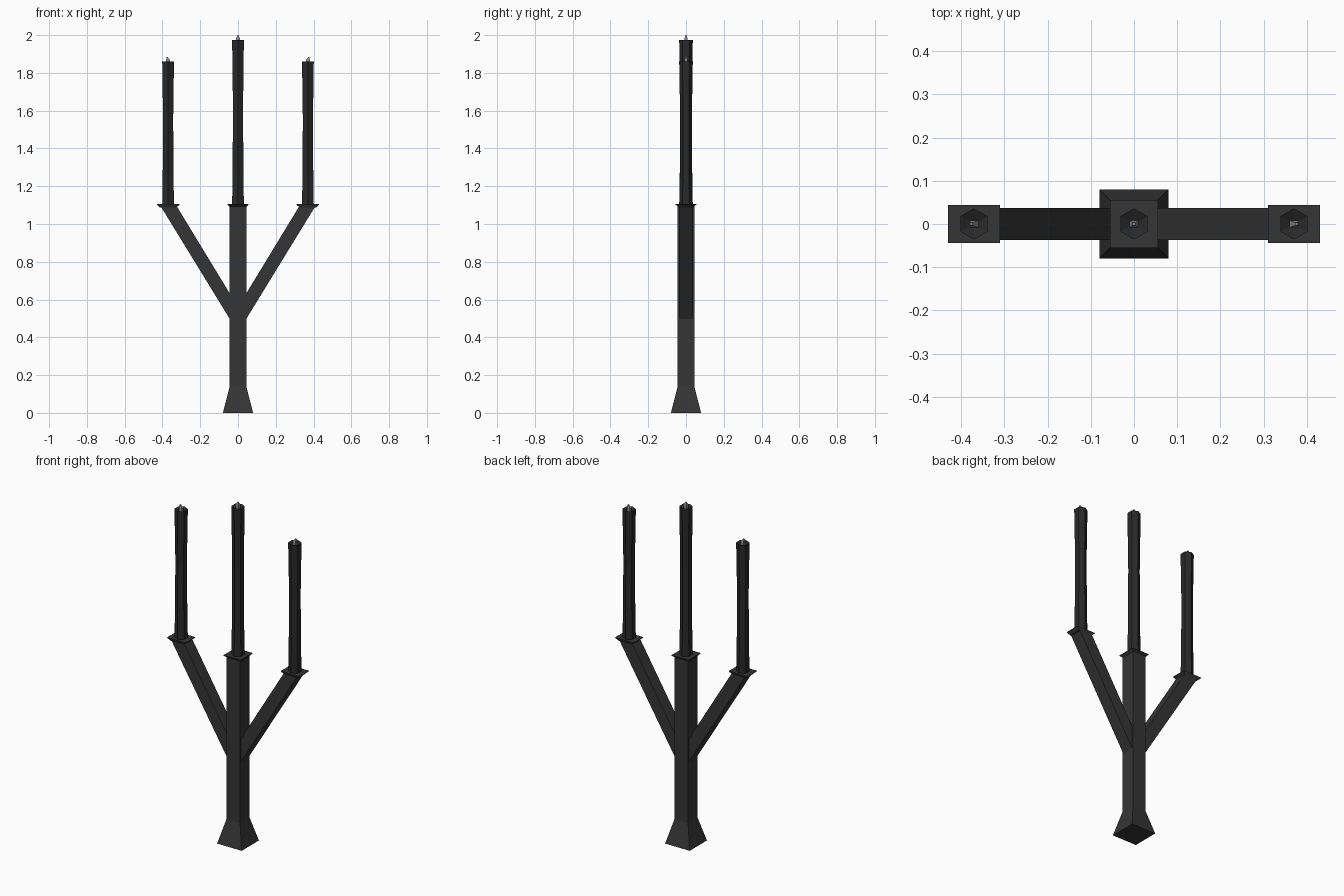
import bpy, bmesh
from math import sin, cos, pi

cube = bpy.data.objects.get("Cube")
if cube:
    bpy.data.objects.remove(cube, do_unlink=True)


def material(name, value):
    m = bpy.data.materials.new(name)
    m.use_nodes = True
    color = (value, value, value, 1)
    m.diffuse_color = color
    m.node_tree.nodes["Principled BSDF"].inputs["Base Color"].default_value = color
    return m


iron = material("dark iron", 0.036)
wax = material("black wax", 0.022)
wick_grey = material("grey wick", 0.25)


def loft(name, rings, mat):
    """Skin a closed solid through rings of equal point count."""
    bm = bmesh.new()
    loops = [[bm.verts.new(p) for p in ring] for ring in rings]
    n = len(loops[0])
    for a, b in zip(loops, loops[1:]):
        for i in range(n):
            j = (i + 1) % n
            bm.faces.new((a[i], a[j], b[j], b[i]))
    bm.faces.new(loops[0][::-1])
    bm.faces.new(loops[-1])
    bmesh.ops.recalc_face_normals(bm, faces=bm.faces)
    mesh = bpy.data.meshes.new(name)
    bm.to_mesh(mesh)
    bm.free()
    mesh.materials.append(mat)
    obj = bpy.data.objects.new(name, mesh)
    bpy.context.collection.objects.link(obj)
    return obj


def rect(x, z, hx, hy):
    return [(x - hx, -hy, z), (x + hx, -hy, z), (x + hx, hy, z), (x - hx, hy, z)]


def hexagon(x, z, r):
    return [(x + r * sin(i * pi / 3), r * cos(i * pi / 3), z) for i in range(6)]


def candle(side, x, top):
    # Waisted six-sided candle with a shallow melted hollow
    base = 1.1
    h = top - base
    profile = [(base, 0.036), (base + 0.2 * h, 0.033), (base + 0.6 * h, 0.031),
               (base + 0.85 * h, 0.034), (top, 0.036), (top - 0.012, 0.010)]
    loft(side + "_candle", [hexagon(x, z, r) for z, r in profile], wax)
    # Wick with a tip leaning outwards
    lean = 0.006 if x > 0 else -0.006 if x < 0 else 0
    loft(side + "_wick", [rect(x, top - 0.014, 0.01, 0.008),
                          rect(x, top + 0.008, 0.01, 0.008),
                          rect(x + lean, top + 0.025, 0.003, 0.003)], wick_grey)


def drip_plate(side, x, hx, hy, inner):
    loft(side + "_drip_plate", [rect(x, 1.088, inner, 0.037),
                                rect(x, 1.102, hx, hy),
                                rect(x, 1.106, hx, hy)], iron)


# Flared foot and square post
loft("post", [rect(0, 0, 0.08, 0.08), rect(0, 0.14, 0.044, 0.044),
              rect(0, 1.1, 0.044, 0.044)], iron)
drip_plate("centre", 0, 0.055, 0.055, 0.043)
candle("centre", 0, 1.975)

# Slanted arms with their plates and candles
for side, s in (("left", 1), ("right", -1)):
    profile = [(0.03, 0.475), (0.41, 1.095), (0.325, 1.095), (0.03, 0.61)]
    loft(side + "_arm", [[(s * x, y, z) for x, z in profile]
                         for y in (-0.037, 0.037)], iron)
    drip_plate(side, s * 0.37, 0.06, 0.044, 0.044)
    candle(side, s * 0.37, 1.86)
